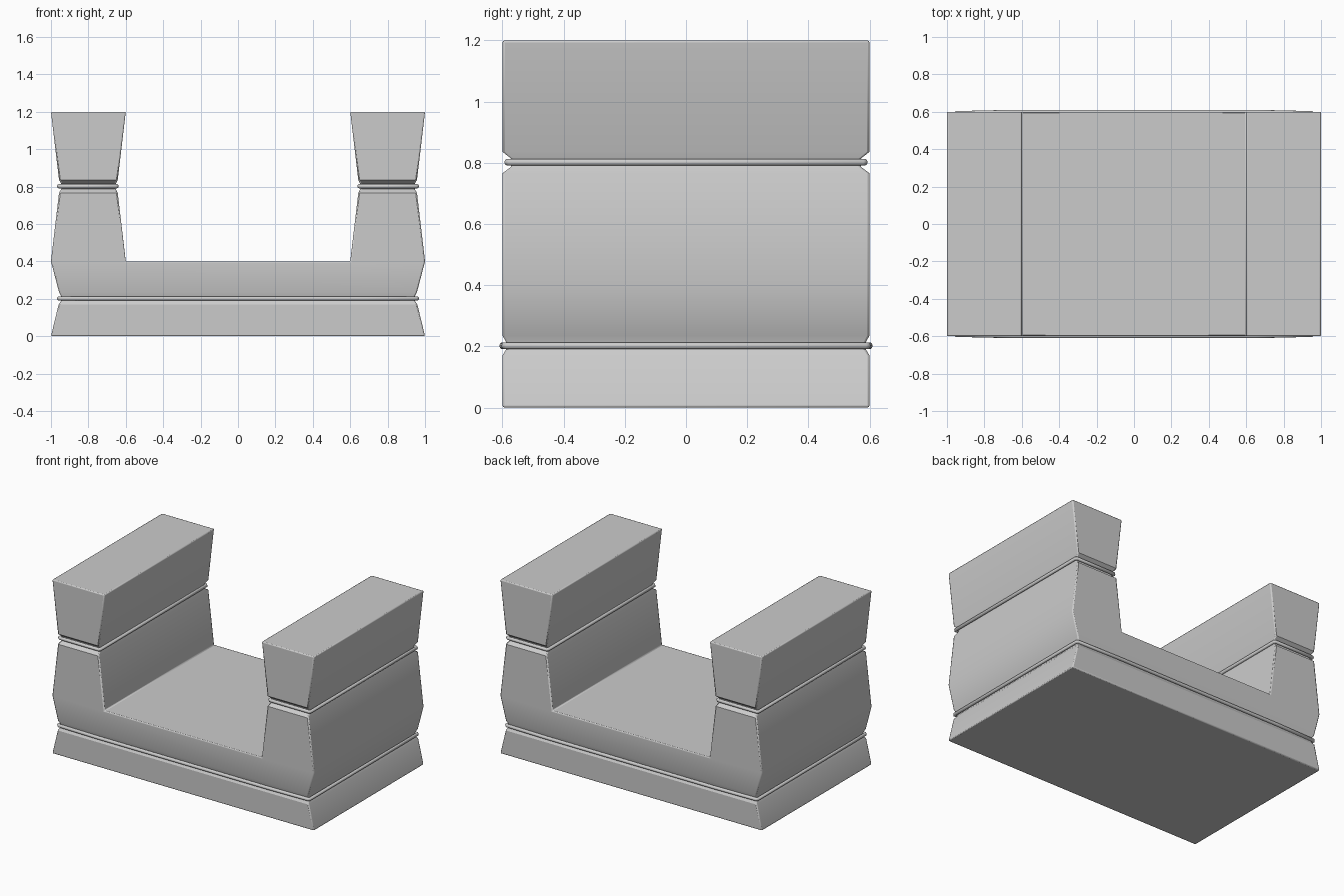
import bpy, bmesh

if "Cube" in bpy.data.objects:
    bpy.data.objects.remove(bpy.data.objects["Cube"])

# Levels of the block: height, outer x, half depth
base = [(0, 1, .6), (.17, .959, .6), (.19, .945, .588), (.213, .945, .588),
        (.236, .957, .6)]
# Levels of the arms: height, outer x, inner x, half depth
arm = [(.4, 1, .6, .6), (.766, .957, .643, .6), (.787, .945, .654, .572),
       (.814, .945, .654, .572), (.836, .957, .643, .6), (1.2, 1, .6, .6)]


def u_block():
    bm = bmesh.new()
    rows = [([-xo, xo], z, y) for z, xo, y in base]
    rows += [([-xo, -xi, xi, xo], z, y) for z, xo, xi, y in arm]
    front = [[bm.verts.new((x, -y, z)) for x in xs] for xs, z, y in rows]
    back = [[bm.verts.new((x, y, z)) for x in xs] for xs, z, y in rows]
    # front and back strips
    for grid in (front, back):
        for a, b in zip(grid, grid[1:]):
            if len(a) == 2:
                bm.faces.new(a + b[::-1])
            else:
                for i in (0, 2):
                    bm.faces.new((a[i], a[i + 1], b[i + 1], b[i]))
    # walls that follow the U outline
    n = len(base)

    def outline(g):
        return ([r[-1] for r in g] + [r[2] for r in g[:n - 1:-1]]
                + [r[1] for r in g[n:]] + [r[0] for r in g[::-1]])
    f, k = outline(front), outline(back)
    for i in range(len(f)):
        j = (i + 1) % len(f)
        bm.faces.new((f[i], f[j], k[j], k[i]))
    bmesh.ops.recalc_face_normals(bm, faces=bm.faces)
    me = bpy.data.meshes.new("u_block")
    bm.to_mesh(me)
    bm.free()
    ob = bpy.data.objects.new("u_block", me)
    bpy.context.collection.objects.link(ob)
    bev = ob.modifiers.new("soft_corners", 'BEVEL')
    bev.width, bev.segments = .007, 2
    bev.limit_method, bev.angle_limit = 'ANGLE', 1.05
    bpy.context.view_layer.objects.active = ob
    ob.select_set(True)
    bpy.ops.object.shade_smooth_by_angle()
    ob.select_set(False)


def cord(name, pts, z):
    cu = bpy.data.curves.new(name, 'CURVE')
    cu.dimensions = '3D'
    cu.bevel_depth, cu.bevel_resolution = .0115, 3
    sp = cu.splines.new('POLY')
    sp.points.add(len(pts) - 1)
    for p, (x, y) in zip(sp.points, pts):
        p.co = (x, y, z, 1)
    sp.use_cyclic_u = True
    bpy.context.collection.objects.link(bpy.data.objects.new(name, cu))


u_block()

# Cord around the base, bowed slightly outward along front and back
half = [(.957, -.585), (.957, .585), (.95, .593), (.65, .599)]
cord("base_cord", [(.65, -.599), (.95, -.593)] + half
     + [(-.65, .599), (-.95, .593), (-.957, .585),
        (-.957, -.585), (-.95, -.593), (-.65, -.599)], .202)

# Cords around both arms, with clipped corners
for side, name in ((-1, "left_arm_cord"), (1, "right_arm_cord")):
    pts = []
    for sx, sy in ((1, -1), (1, 1), (-1, 1), (-1, -1)):
        corner = [(.803 + sx * .147, sy * .583), (.803 + sx * .154, sy * .576)]
        pts += corner if sx * sy < 0 else corner[::-1]
    cord(name, [(side * x, y) for x, y in pts], .802)
